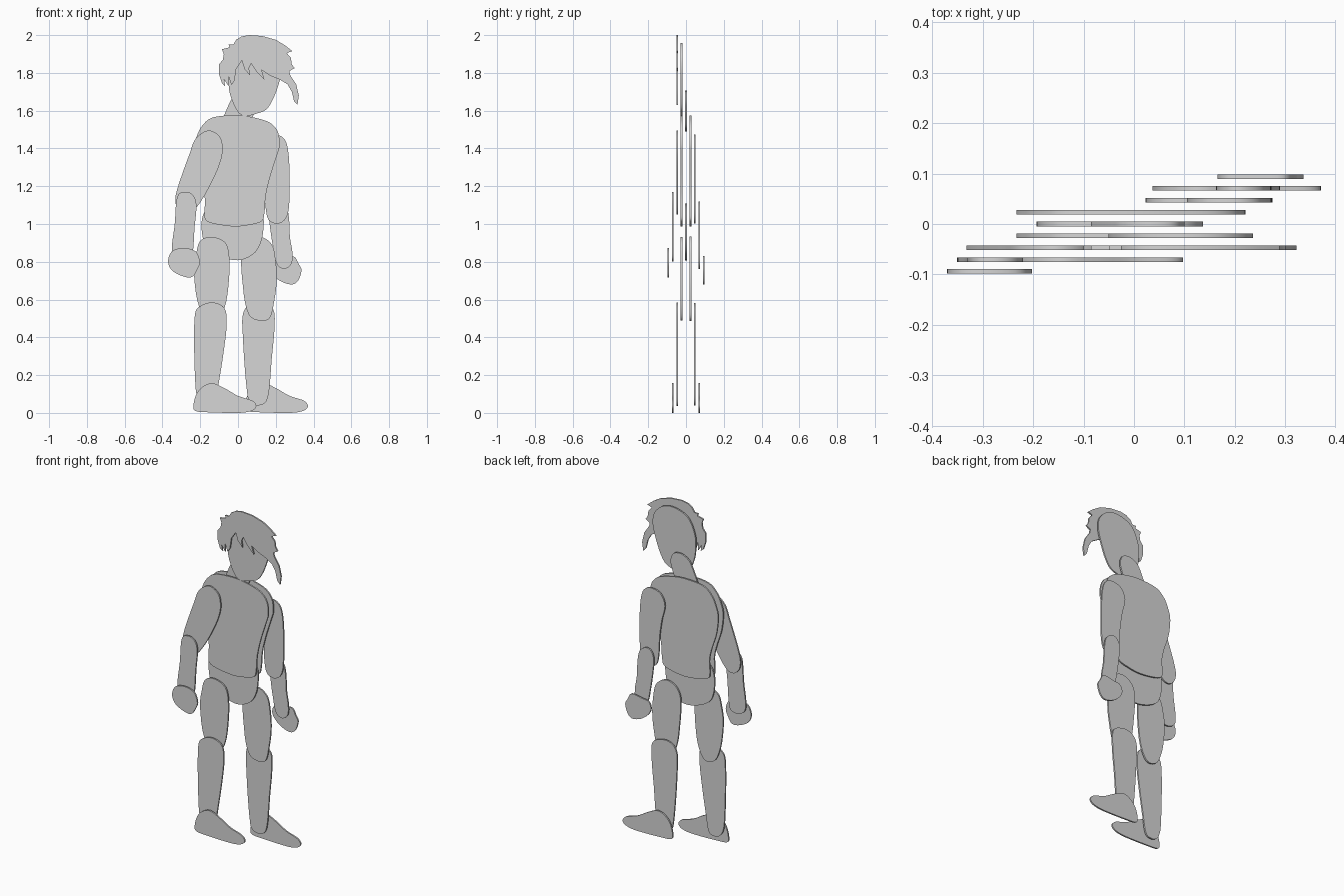
import bpy, bmesh, math
from mathutils import Vector

THICK = 0.009
STEP = 0.0235   # spacing between the flat layers

grey = bpy.data.materials.new("light grey")
grey.diffuse_color = (0.67, 0.67, 0.67, 1)


def rounded(pts, n=5):
    """Closed smooth curve through the points."""
    out, k = [], len(pts)
    p = [Vector(q) for q in pts]
    for i in range(k):
        a, b, c, d = p[i - 1], p[i], p[(i + 1) % k], p[(i + 2) % k]
        for j in range(n):
            t = j / n
            out.append(0.5 * (2 * b + (c - a) * t + (2 * a - 5 * b + 4 * c - d) * t * t
                              + (3 * b - a - 3 * c + d) * t ** 3))
    return out


def plate(name, layer, pts, smooth=True, dx=0.0):
    """Flat cut-out in the xz plane, on a numbered layer along y."""
    outline = rounded(pts) if smooth else [Vector(q) for q in pts]
    y = layer * STEP
    bm = bmesh.new()
    vs = [bm.verts.new((q.x + dx, y - THICK / 2, max(q.y, 0))) for q in outline]
    face = bm.faces.new(vs)
    ext = bmesh.ops.extrude_face_region(bm, geom=[face])
    bmesh.ops.translate(bm, vec=(0, THICK, 0),
                        verts=[v for v in ext["geom"] if isinstance(v, bmesh.types.BMVert)])
    bmesh.ops.recalc_face_normals(bm, faces=bm.faces)
    me = bpy.data.meshes.new(name)
    bm.to_mesh(me)
    bm.free()
    me.materials.append(grey)
    ob = bpy.data.objects.new(name, me)
    bpy.context.collection.objects.link(ob)
    bpy.ops.object.select_all(action='DESELECT')
    ob.select_set(True)
    bpy.context.view_layer.objects.active = ob
    bpy.ops.object.shade_smooth_by_angle(angle=math.radians(35))
    return ob


# head
plate("hair", -2, [
    (.06, 2.0), (.02, 1.993), (-.01, 1.975), (-.025, 1.95), (-.05, 1.95), (-.045, 1.935),
    (-.085, 1.925), (-.075, 1.9), (-.08, 1.87), (-.1, 1.845), (-.1, 1.79), (-.085, 1.745),
    (-.068, 1.73), (-.073, 1.765), (-.05, 1.73), (-.05, 1.78), (-.034, 1.735),
    (-.018, 1.76), (-.01, 1.82), (.02, 1.865), (.035, 1.82), (.065, 1.785),
    (.058, 1.825), (.07, 1.85), (.095, 1.81), (.14, 1.765), (.125, 1.815), (.17, 1.785),
    (.22, 1.765), (.262, 1.74), (.285, 1.70), (.297, 1.65), (.315, 1.63), (.322, 1.68),
    (.308, 1.74), (.275, 1.79), (.272, 1.81), (.3, 1.825), (.285, 1.845), (.28, 1.88),
    (.258, 1.905), (.288, 1.915), (.25, 1.945), (.2, 1.975), (.13, 1.995)], smooth=False)
plate("head", -1, [
    (.09, 1.957), (0, 1.92), (-.045, 1.83), (-.05, 1.75), (-.04, 1.68), (-.005, 1.6),
    (.035, 1.572), (.1, 1.585), (.15, 1.607), (.185, 1.66), (.215, 1.74), (.235, 1.82),
    (.225, 1.89), (.17, 1.945)])
plate("neck", 0, [
    (.03, 1.705), (-.02, 1.68), (-.045, 1.64), (-.075, 1.57), (-.085, 1.53), (-.06, 1.495),
    (0, 1.49), (.05, 1.51), (.075, 1.56), (.09, 1.6), (.1, 1.65), (.08, 1.695)])

# body: the same torso plate in front of and behind the pelvis
torso = [
    (0, 1.575), (-.13, 1.565), (-.19, 1.52), (-.22, 1.46), (-.233, 1.4), (-.222, 1.3),
    (-.19, 1.2), (-.175, 1.13), (-.178, 1.06), (-.17, 1.02), (-.12, 1.0), (-.02, .987),
    (.06, .995), (.125, 1.015), (.14, 1.06), (.147, 1.15), (.17, 1.25), (.205, 1.36),
    (.221, 1.42), (.21, 1.49), (.17, 1.535), (.1, 1.56)]
plate("torso_front", -1, torso)
plate("torso_back", 1, torso)
plate("pelvis", 0, [
    (-.03, 1.108), (-.13, 1.1), (-.18, 1.06), (-.193, .98), (-.17, .88), (-.1, .83),
    (0, .808), (.08, .84), (.12, .9), (.135, .98), (.13, 1.05), (.08, 1.1)])

# near arm
plate("near_upper_arm", -2, [
    (-.16, 1.495), (-.225, 1.45), (-.257, 1.37), (-.29, 1.28), (-.32, 1.19), (-.332, 1.13),
    (-.32, 1.08), (-.285, 1.052), (-.24, 1.065), (-.19, 1.13), (-.14, 1.22), (-.098, 1.315),
    (-.081, 1.395), (-.098, 1.465)])
plate("near_forearm", -3, [
    (-.285, 1.17), (-.323, 1.14), (-.335, 1.0), (-.35, .88), (-.34, .825), (-.295, .803),
    (-.25, .815), (-.237, .87), (-.23, .98), (-.22, 1.1), (-.24, 1.155)])
plate("near_hand", -4, [
    (-.29, .873), (-.35, .855), (-.37, .8), (-.345, .75), (-.28, .72), (-.24, .722),
    (-.215, .76), (-.202, .8), (-.225, .855)])

# far arm
plate("far_upper_arm", 2, [
    (.2, 1.473), (.245, 1.45), (.265, 1.39), (.273, 1.28), (.273, 1.15), (.265, 1.06),
    (.24, 1.015), (.2, 1.002), (.16, 1.025), (.145, 1.1), (.14, 1.2), (.125, 1.3),
    (.105, 1.39), (.135, 1.455)])
plate("far_forearm", 3, [
    (.215, 1.118), (.255, 1.09), (.27, 1.03), (.275, .93), (.288, .85), (.283, .79),
    (.245, .762), (.205, .79), (.185, .88), (.17, .98), (.163, 1.06), (.18, 1.105)])
plate("far_hand", 4, [
    (.295, .828), (.32, .79), (.336, .755), (.318, .7), (.285, .68), (.23, .695),
    (.185, .73), (.165, .77), (.18, .81), (.23, .82)])

# legs
plate("near_thigh", -1, [
    (-.14, .932), (-.2, .91), (-.222, .84), (-.233, .76), (-.225, .65), (-.208, .57),
    (-.18, .51), (-.135, .488), (-.098, .505), (-.066, .575), (-.05, .68), (-.045, .81),
    (-.066, .9)])
plate("far_thigh", 1, [
    (.12, .932), (.055, .915), (.02, .86), (.017, .78), (.025, .68), (.038, .58),
    (.065, .51), (.12, .488), (.17, .505), (.193, .6), (.205, .7), (.2, .8), (.18, .89)])
plate("near_shin", -2, [
    (-.135, .585), (-.2, .565), (-.228, .52), (-.232, .36), (-.228, .2), (-.22, .1),
    (-.195, .05), (-.155, .038), (-.12, .06), (-.1, .17), (-.075, .33), (-.06, .47),
    (-.072, .555)])
plate("far_shin", 2, [
    (.11, .582), (.05, .565), (.024, .51), (.026, .4), (.035, .25), (.047, .12),
    (.06, .06), (.1, .04), (.145, .055), (.165, .12), (.178, .28), (.193, .45),
    (.185, .55)])

# feet: one outline, shifted for the far leg
foot = [
    (-.135, .157), (-.185, .14), (-.22, .1), (-.236, .04), (-.225, .01), (-.15, .003),
    (0, 0), (.07, .01), (.097, .035), (.075, .065), (0, .09), (-.07, .13)]
plate("near_foot", -3, foot)
plate("far_foot", 3, foot, dx=0.273)
